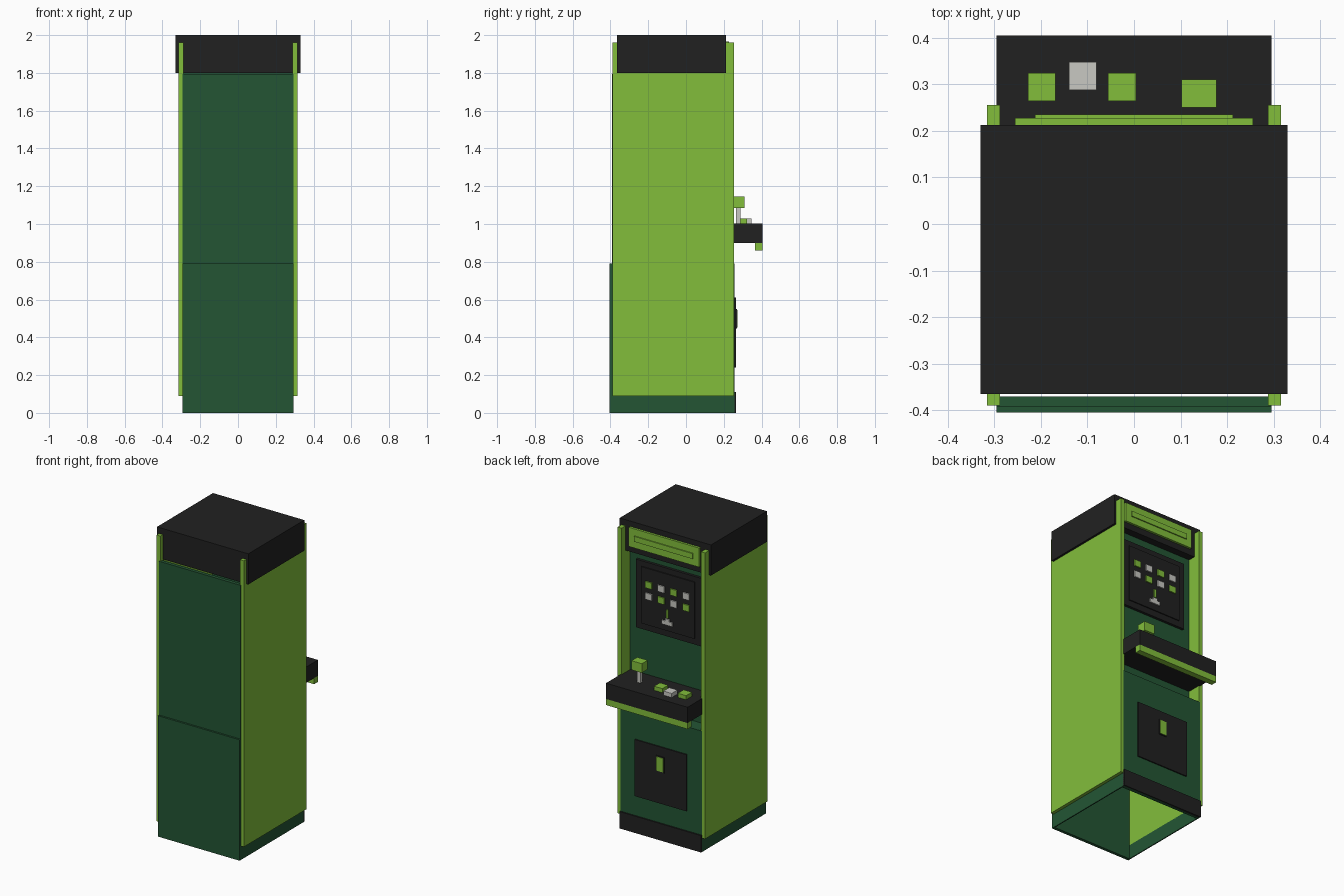
import bpy, bmesh

if "Cube" in bpy.data.objects:
    bpy.data.objects.remove(bpy.data.objects["Cube"])


def material(name, rgb):
    m = bpy.data.materials.new(name)
    m.diffuse_color = (*rgb, 1)
    m.use_nodes = True
    m.node_tree.nodes["Principled BSDF"].inputs["Base Color"].default_value = m.diffuse_color
    return m


BLACK = material("black", (0.0152, 0.0152, 0.0152))
LIME = material("lime green", (0.223, 0.515, 0.044))
GREEN = material("dark green", (0.0168, 0.0908, 0.0343))
GREY = material("light grey", (0.578, 0.578, 0.54))


def box(name, mat, x, y, z):
    """Box from (min, max) ranges on each axis."""
    bm = bmesh.new()
    bmesh.ops.create_cube(bm, size=1)
    for v in bm.verts:
        v.co = [r[0] if c < 0 else r[1] for c, r in zip(v.co, (x, y, z))]
    me = bpy.data.meshes.new(name)
    bm.to_mesh(me)
    bm.free()
    me.materials.append(mat)
    ob = bpy.data.objects.new(name, me)
    bpy.context.collection.objects.link(ob)
    return ob


def wide(w):
    return (-w, w)


def around(c, size):
    return (c - size / 2, c + size / 2)


# Side walls and the base strips under them
for side, s in (("left", -1), ("right", 1)):
    box(side + "_side_wall", LIME, sorted((s * 0.288, s * 0.316)), (-0.39, 0.255), (0.09, 1.96))
    box(side + "_base_strip", GREEN, sorted((s * 0.288, s * 0.295)), (-0.40, 0.25), (0, 0.092))

# Hollow body, open underneath
box("lower_rear_panel", GREEN, wide(0.295), (-0.405, -0.385), (0, 0.79))
box("upper_rear_panel", GREEN, wide(0.295), (-0.393, -0.37), (0.79, 1.795))
box("lower_play_panel", GREEN, wide(0.295), (0.235, 0.256), (0, 0.79))
box("ledge", GREEN, wide(0.288), (0.15, 0.25), (0.775, 0.79))
box("upper_play_panel", GREEN, wide(0.288), (0.15, 0.165), (0.775, 1.81))
box("kick_plate", BLACK, wide(0.295), (0.25, 0.265), (0, 0.11))

# Cap and lit sign
box("cap", BLACK, wide(0.33), (-0.365, 0.213), (1.8, 2.0))
box("sign", LIME, wide(0.255), (0.21, 0.228), (1.84, 1.965))
box("sign_strip", LIME, wide(0.212), (0.226, 0.235), (1.885, 1.92))

# Screen
box("screen_bezel", BLACK, wide(0.235), (0.16, 0.182), (1.30, 1.745))
box("screen", BLACK, wide(0.193), (0.18, 0.189), (1.34, 1.71))
for row, z in enumerate((1.605, 1.53)):
    for col in range(4):
        mat = LIME if (row + col) % 2 == 0 else GREY
        box(f"target_{row}_{col}", mat, around(0.135 - 0.09 * col, 0.048), (0.188, 0.197), around(z, 0.042))
box("shot", LIME, around(0, 0.014), (0.188, 0.197), (1.425, 1.48))
box("ship", GREY, around(0, 0.075), (0.188, 0.197), (1.38, 1.405))
box("ship_turret", GREY, around(0, 0.03), (0.188, 0.197), (1.405, 1.42))

# Control deck with joystick and buttons
box("control_deck", BLACK, wide(0.295), (0.16, 0.405), (0.9, 1.003))
box("deck_trim", LIME, wide(0.295), (0.365, 0.405), (0.86, 0.9))
box("joystick_shaft", GREY, around(0.14, 0.024), around(0.277, 0.024), (1.0, 1.09))
box("joystick_knob", LIME, around(0.14, 0.075), around(0.28, 0.06), (1.085, 1.145))
for i, (x, y, mat) in enumerate(((-0.198, 0.294, LIME), (-0.11, 0.318, GREY), (-0.026, 0.294, LIME))):
    box(f"button_{i}", mat, around(x, 0.06), around(y, 0.06), (1.0, 1.03))

# Coin door and slot
box("coin_door", BLACK, wide(0.187), (0.25, 0.264), (0.24, 0.61))
box("coin_slot_frame", BLACK, around(0, 0.06), (0.26, 0.269), (0.448, 0.55))
box("coin_slot", LIME, around(0, 0.05), (0.268, 0.272), (0.453, 0.545))
